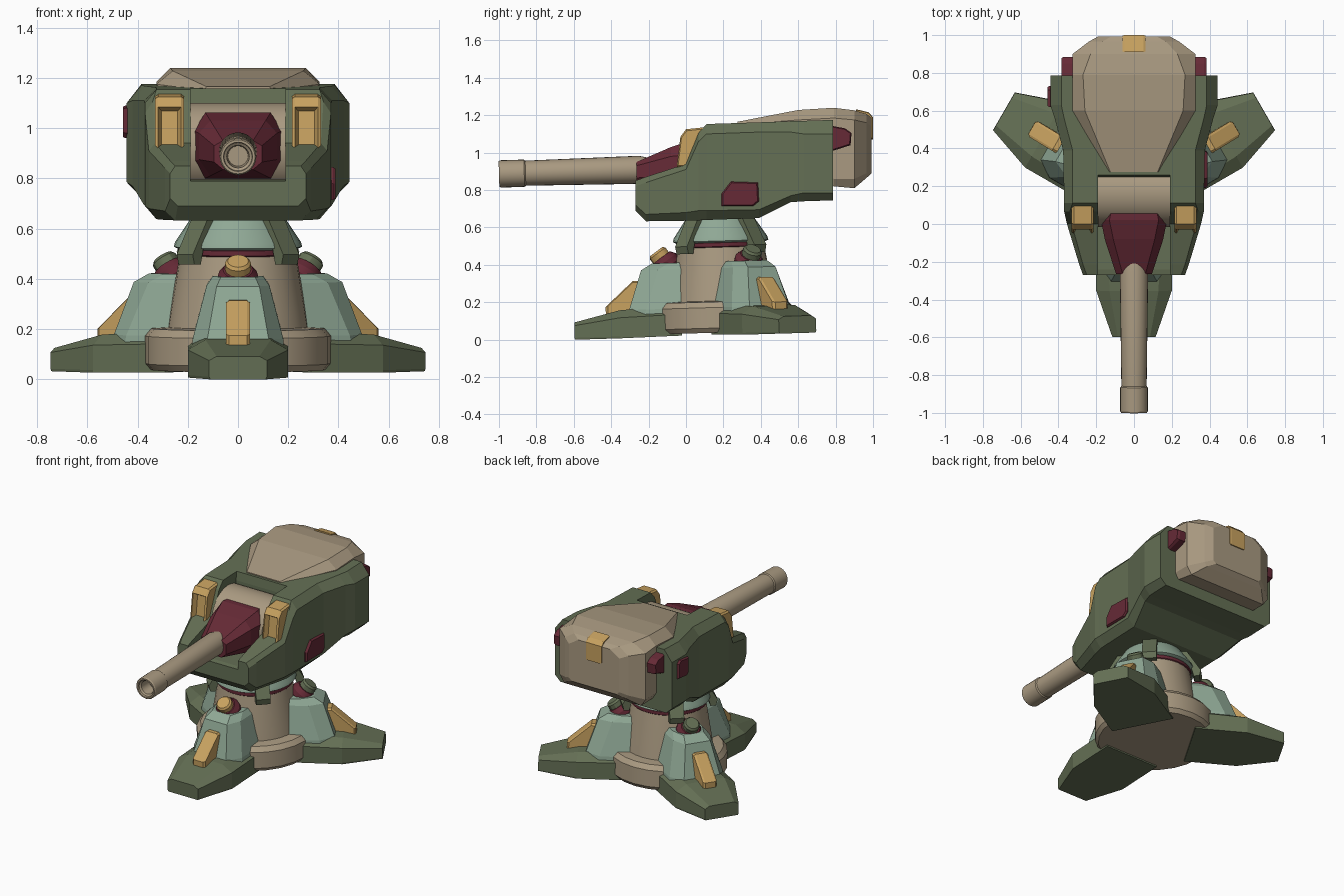
import bpy, bmesh
from math import radians, cos, sin, pi
from mathutils import Matrix

def mat(name, c):
    m = bpy.data.materials.new(name)
    m.diffuse_color = (*c, 1)
    return m

GREEN = mat("olive", (0.127, 0.159, 0.089))
TAN = mat("tan", (0.40, 0.323, 0.22))
TEAL = mat("sage", (0.275, 0.39, 0.30))
RED = mat("maroon", (0.133, 0.023, 0.037))
GOLD = mat("ochre", (0.578, 0.361, 0.117))
ID = Matrix.Identity(4)

def Rx(a): return Matrix.Rotation(radians(a), 4, 'X')
def Rz(a): return Matrix.Rotation(radians(a), 4, 'Z')
def Tr(*v): return Matrix.Translation(v)

def loft(name, rings, material, M=ID, smooth=False, inset=None):
    """Skin a chain of equal-sized rings and cap both ends."""
    bm = bmesh.new()
    vs = [[bm.verts.new(p) for p in ring] for ring in rings]
    n = len(vs[0])
    for a, b in zip(vs, vs[1:]):
        for i in range(n):
            bm.faces.new((a[i], a[(i + 1) % n], b[(i + 1) % n], b[i]))
    bm.faces.new(vs[0][::-1])
    bm.faces.new(vs[-1])
    bmesh.ops.recalc_face_normals(bm, faces=bm.faces)
    if inset:
        front = min(bm.faces, key=lambda f: f.normal.y)
        bmesh.ops.inset_individual(bm, faces=[front], thickness=inset[0], depth=inset[1])
    bm.transform(M)
    me = bpy.data.meshes.new(name)
    bm.to_mesh(me)
    bm.free()
    if smooth:
        me.shade_smooth()
        me.set_sharp_from_angle(angle=radians(30))
    me.materials.append(material)
    ob = bpy.data.objects.new(name, me)
    bpy.context.collection.objects.link(ob)
    return ob

def section(y, w, wb, wt, z0, z1, z2, z3):
    """Symmetric eight-sided cross-section at depth y."""
    half = [(wb, z0), (w, z1), (w, z2), (wt, z3)]
    return [(x, y, z) for x, z in half] + [(-x, y, z) for x, z in half[::-1]]

def lathe(name, profile, material, M=ID, n=32):
    return loft(name, [[(r * cos(2 * pi * i / n), r * sin(2 * pi * i / n), z) for i in range(n)]
                       for r, z in profile], material, M, True)

def slab(name, prof, x0, x1, material, M=ID, edge=0.0, inset=None):
    """Side profile (y, z) extruded in x; edge shrinks the outer ends as a chamfer."""
    cy = sum(p[0] for p in prof) / len(prof)
    cz = sum(p[1] for p in prof) / len(prof)
    def ring(x, k): return [(x, cy + (y - cy) * k, cz + (z - cz) * k) for y, z in prof]
    if edge:
        rings = [ring(x0, 1 - edge * 8), ring(x0 + edge, 1), ring(x1 - edge, 1), ring(x1, 1 - edge * 8)]
    else:
        rings = [ring(x0, 1), ring(x1, 1)]
    return loft(name, rings, material, M, inset=inset)

# --- Pedestal (whole model leans back very slightly) ---
BASE = Tr(0, 0.2, 0.0235) @ Rx(1.7)
lathe("base_ring", [(0.35, 0.015), (0.37, 0.04), (0.37, 0.15), (0.345, 0.18), (0.28, 0.185)], TAN, BASE, 24)
lathe("column", [(0.285, 0.15), (0.27, 0.25), (0.232, 0.475)], TAN, BASE)
lathe("collar_ring", [(0.22, 0.46), (0.238, 0.475), (0.238, 0.495), (0.22, 0.51)], RED, BASE)
lathe("neck", [(0.235, 0.495), (0.256, 0.505), (0.25, 0.525), (0.18, 0.63), (0.18, 0.68)], TEAL, BASE)

for i in range(4):
    slab("neck_bracket", [(-0.15, 0.63), (-0.21, 0.63), (-0.30, 0.48), (-0.29, 0.44),
                          (-0.255, 0.44), (-0.235, 0.52)], -0.045, 0.045, GREEN, BASE @ Rz(45 + 90 * i))

# --- Three legs around the pedestal ---
for i in range(3):
    M = BASE @ Rz(120 * i)
    loft("foot", [section(-0.22, 0.2, 0.2, 0.14, 0.005, 0.02, 0.12, 0.17),
                  section(-0.55, 0.2, 0.2, 0.13, 0, 0.01, 0.11, 0.15),
                  section(-0.795, 0.115, 0.11, 0.085, 0, 0.01, 0.075, 0.092)], GREEN, M)
    def block(r, w, z):
        half = [(w, -0.18), (w, -r + 0.09), (w * 0.68, -r)]
        return [(x, y, z) for x, y in half] + [(-x, y, z) for x, y in half[::-1]]
    loft("leg_block", [block(0.51, 0.185, 0.08), block(0.5, 0.18, 0.15),
                       block(0.43, 0.125, 0.36), block(0.37, 0.10, 0.395)], TEAL, M)
    slab("leg_fin", [(-0.38, 0.12), (-0.625, 0.12), (-0.625, 0.17), (-0.475, 0.305), (-0.38, 0.305)],
         -0.047, 0.047, GOLD, M, 0.012)
    K = M @ Tr(0, -0.27, 0.35) @ Rx(35)
    lathe("knob_seat", [(0.06, 0), (0.08, 0.03), (0.08, 0.06), (0.06, 0.09)], RED, K, 16)
    lathe("knob_cap", [(0.052, 0.08), (0.052, 0.12), (0.042, 0.132)], GOLD if i == 0 else GREEN, K, 12)

# --- Turret housing with an open slot for the gun ---
housing = loft("housing", [
    section(-0.27, 0.27, 0.24, 0.25, 0.69, 0.72, 0.82, 0.85),
    section(-0.215, 0.29, 0.25, 0.27, 0.633, 0.67, 0.84, 0.87),
    section(0.0, 0.355, 0.31, 0.33, 0.636, 0.68, 0.91, 0.94),
    section(0.067, 0.37, 0.325, 0.34, 0.638, 0.69, 1.06, 1.105),
    section(0.11, 0.37, 0.325, 0.325, 0.64, 0.69, 1.10, 1.153),
    section(0.39, 0.375, 0.325, 0.325, 0.65, 0.695, 1.11, 1.162),
    section(0.56, 0.42, 0.38, 0.37, 0.735, 0.77, 1.11, 1.168),
    section(0.63, 0.443, 0.40, 0.385, 0.74, 0.785, 1.10, 1.17),
    section(0.785, 0.443, 0.40, 0.385, 0.745, 0.785, 1.10, 1.175)], GREEN)
cutter = slab("slot_cutter", [(-0.4, 0.765), (-0.24, 0.795), (0.25, 0.795), (0.25, 1.10), (0.28, 1.3), (-0.4, 1.3)],
              -0.19, 0.19, GREEN)
cutter.hide_render = True
mod = housing.modifiers.new("slot", 'BOOLEAN')
mod.operation, mod.object, mod.solver = 'DIFFERENCE', cutter, 'EXACT'
bpy.context.view_layer.objects.active = housing
bpy.ops.object.modifier_apply(modifier="slot")
bpy.data.objects.remove(cutter)

# --- Rear roof shell ---
loft("roof_shell", [
    section(0.275, 0.135, 0.13, 0.125, 1.0, 1.05, 1.15, 1.165),
    section(0.60, 0.325, 0.31, 0.26, 0.95, 1.0, 1.175, 1.228),
    section(0.79, 0.325, 0.30, 0.27, 0.82, 0.86, 1.185, 1.24),
    section(0.90, 0.325, 0.29, 0.23, 0.81, 0.86, 1.175, 1.226),
    section(0.965, 0.24, 0.22, 0.17, 0.865, 0.89, 1.16, 1.207),
    section(0.993, 0.19, 0.17, 0.12, 0.89, 0.91, 1.14, 1.185)], TAN)
slab("rear_clip", [(0.91, 1.19), (0.91, 1.232), (0.975, 1.216), (1.0, 1.19), (1.0, 1.07), (0.97, 1.07)],
     -0.06, 0.06, GOLD, edge=0.01)

# --- Gun: drum, mantlet and barrel ---
lathe("gun_drum", [(0.18, -0.19), (0.18, 0.19)], TAN, Tr(0, 0.165, 0.92) @ Matrix.Rotation(pi / 2, 4, 'Y'))
loft("mantlet", [
    section(0.15, 0.15, 0.10, 0.105, 0.80, 0.86, 1.0, 1.065),
    section(0.02, 0.175, 0.13, 0.13, 0.80, 0.87, 0.99, 1.062),
    section(-0.08, 0.155, 0.11, 0.11, 0.81, 0.875, 0.98, 1.03),
    section(-0.265, 0.095, 0.06, 0.06, 0.835, 0.865, 0.93, 0.95)], RED)
lathe("barrel", [(0.04, 0.10), (0.045, 0.02), (0.056, 0.012), (0.058, 0.0), (0.068, 0.0), (0.073, 0.008),
                 (0.073, 0.135), (0.067, 0.142), (0.075, 0.75), (0.05, 0.86)], TAN,
      Tr(0, -1, 0.886) @ Rx(-88.3), 24)

# --- Paired fittings on both sides ---
for s in (-1, 1):
    slab("headlight", [(-0.05, 0.92), (-0.03, 1.085), (0.0, 1.125), (0.11, 1.137), (0.13, 0.92)],
         s * 0.272 - 0.058, s * 0.272 + 0.058, GOLD, edge=0.012, inset=(0.02, -0.03))
    xs = sorted((s * 0.30, s * 0.385))
    slab("rear_lamp", [(0.77, 1.005), (0.77, 1.145), (0.85, 1.13), (0.885, 1.105), (0.88, 1.04)],
         *xs, RED, edge=0.015)

# --- Single side hatches, one on each flank ---
slab("right_hatch", [(0.19, 0.715), (0.36, 0.715), (0.39, 0.74), (0.385, 0.84), (0.24, 0.845), (0.19, 0.78)],
     0.34, 0.388, RED, edge=0.01)
slab("left_hatch", [(0.62, 0.98), (0.64, 0.96), (0.73, 0.97), (0.73, 1.07), (0.71, 1.09), (0.62, 1.08)],
     -0.458, -0.42, RED, edge=0.01)
